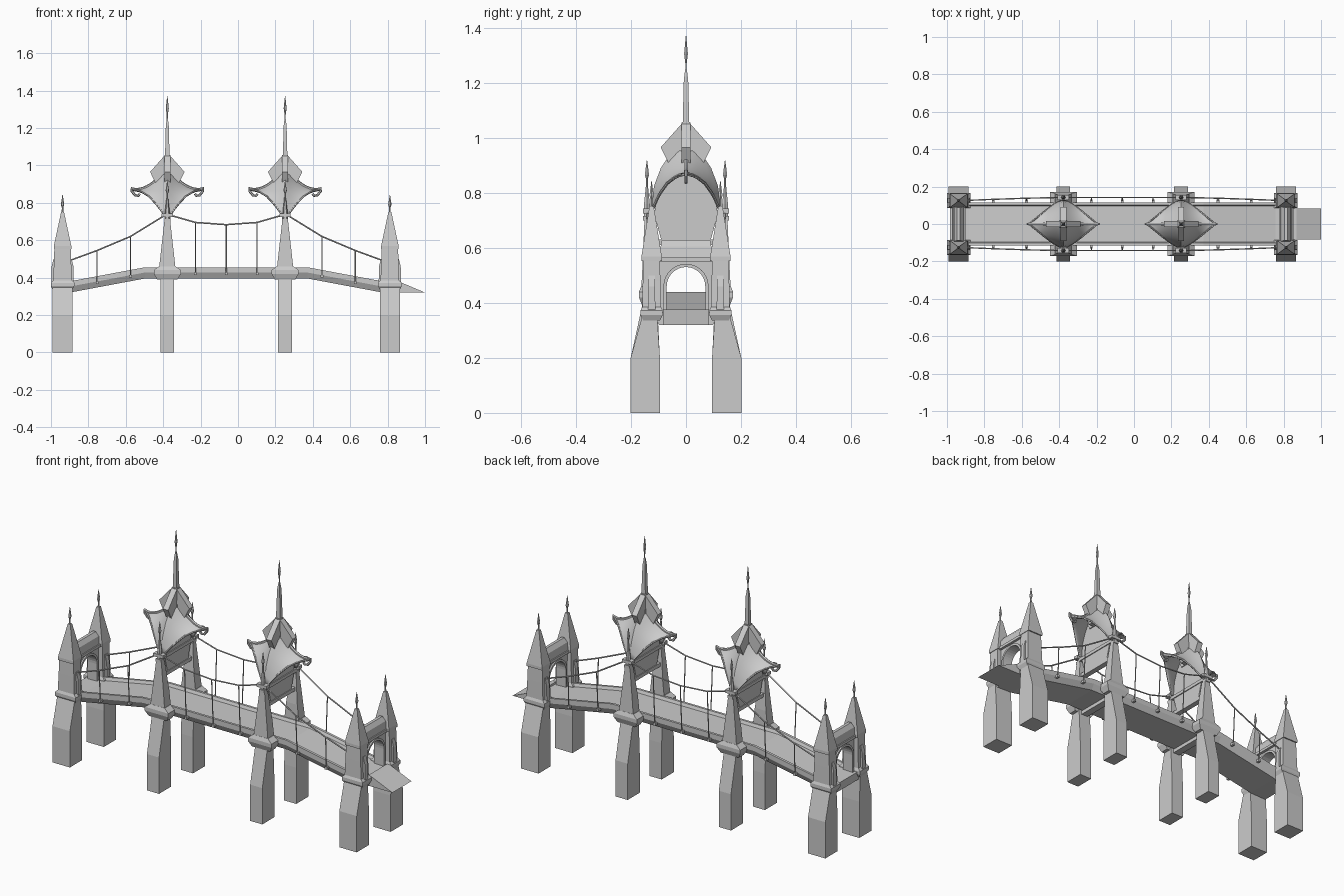
import bpy, bmesh, math
from mathutils import Vector

cube = bpy.data.objects.get("Cube")
if cube:
    bpy.data.objects.remove(cube, do_unlink=True)

stone = bpy.data.materials.new("pale_grey_stone")
stone.use_nodes = True
GREY = (0.6, 0.6, 0.6, 1)
stone.diffuse_color = GREY
stone.node_tree.nodes["Principled BSDF"].inputs["Base Color"].default_value = GREY

CX = -0.063            # centre of the span
TOWER, GATE = 0.315, 0.875   # offsets from the span centre


def finish(name, bm):
    bmesh.ops.recalc_face_normals(bm, faces=bm.faces)
    me = bpy.data.meshes.new(name)
    bm.to_mesh(me)
    bm.free()
    ob = bpy.data.objects.new(name, me)
    me.materials.append(stone)
    bpy.context.collection.objects.link(ob)
    return ob


def skin(name, rings):
    """Closed skin through matching rings of points."""
    bm = bmesh.new()
    rows = [[bm.verts.new(p) for p in r] for r in rings]
    n = len(rows[0])
    for a, b in zip(rows, rows[1:]):
        for i in range(n):
            j = (i + 1) % n
            bm.faces.new((a[i], a[j], b[j], b[i]))
    bm.faces.new(rows[0])
    bm.faces.new(rows[-1])
    return finish(name, bm)


def stack(name, x, levels):
    """Four-sided column; each level is (y centre, z, half x, half y)."""
    signs = ((-1, -1), (1, -1), (1, 1), (-1, 1))
    return skin(name, [[(x + a * hx, y + b * hy, z) for a, b in signs]
                       for y, z, hx, hy in levels])


def box(name, x, y, z0, z1, hx, hy):
    return stack(name, x, [(y, z0, hx, hy), (y, z1, hx, hy)])


def plate(name, outline, thick, place):
    """Extrude a 2D outline by +-thick; place maps (u, v, depth) to a point."""
    return skin(name, [[place(u, v, d) for u, v in outline] for d in (-thick, thick)])


def turned(name, x, y, profile, sides):
    """Small lathe part; profile is (radius, z)."""
    return skin(name, [[(x + r * math.cos(k * math.tau / sides),
                         y + r * math.sin(k * math.tau / sides), z) for k in range(sides)]
                       for r, z in profile])


def rod(name, points, radius):
    """Square-ish bar following a path."""
    pts = [Vector(p) for p in points]
    rings = []
    for i, p in enumerate(pts):
        t = (pts[min(i + 1, len(pts) - 1)] - pts[max(i - 1, 0)]).normalized()
        side = t.cross(Vector((0, 1, 0) if abs(t.y) < 0.9 else (1, 0, 0))).normalized()
        up = side.cross(t)
        rings.append([p + radius * (side * math.cos(a) + up * math.sin(a))
                      for a in (k * math.tau / 6 for k in range(6))])
    return skin(name, rings)


def mirrored(half):
    return half + [(-u, v) for u, v in reversed(half)]


def interp(table, t):
    f = t * (len(table) - 1)
    i = min(int(f), len(table) - 2)
    return Vector(table[i]).lerp(Vector(table[i + 1]), f - i)


# Deck with raised kerbs, gently arched
section = mirrored([(0.098, -0.06), (0.115, -0.028), (0.115, 0), (0.102, 0), (0.095, -0.016)])
crown = [(-0.92, 0.38), (-0.82, 0.383), (-0.435, 0.455), (0.435, 0.455), (0.82, 0.383), (0.92, 0.38)]
skin("deck", [[(CX + x, y, top + v) for y, v in section] for x, top in crown])
plate("entry_ramp", [(0.85, 0.32), (1.0, 0.32), (0.87, 0.375), (0.85, 0.375)], 0.083,
      lambda u, v, d: (u, d, v))


def deck_top(off):
    off = abs(off)
    return 0.455 if off < 0.435 else 0.455 - (off - 0.435) * 0.187


# Piers, towers and gate turrets
for sx in (-1, 1):
    for sy in (-1, 1):
        tx, gx = CX + sx * TOWER, CX + sx * GATE
        for name, x, hx, top in (("tower_pier", tx, 0.037, 0.40), ("gate_pier", gx, 0.053, 0.36)):
            stack(name, x, [(sy * 0.148, 0, hx, 0.053), (sy * 0.148, 0.2, hx, 0.053),
                            (sy * 0.131, top, hx, 0.026)])
        # Tower leg with flared corbel, leaning in slightly
        stack("tower_corbel", tx, [(sy * 0.137, 0.39, 0.055, 0.022), (sy * 0.137, 0.42, 0.072, 0.034),
                                   (sy * 0.137, 0.44, 0.072, 0.034), (sy * 0.137, 0.46, 0.045, 0.026)])
        stack("tower_leg", tx, [(sy * 0.135, 0.44, 0.045, 0.028), (sy * 0.133, 0.54, 0.034, 0.025),
                                (sy * 0.137, 0.7, 0.016, 0.014)])
        box("tower_leg_cap", tx, sy * 0.142, 0.7, 0.715, 0.016, 0.014)
        box("cable_saddle", tx, sy * 0.142, 0.725, 0.742, 0.03, 0.014)
        turned("tower_leg_finial", tx, sy * 0.142,
               [(0.012, 0.71), (0.012, 0.76), (0.005, 0.82), (0.004, 0.85), (0.009, 0.865),
                (0.001, 0.917)], 6)
        # Gate turret
        y = sy * 0.125
        stack("gate_turret", gx, [(y, 0.335, 0.053, 0.03), (y, 0.355, 0.063, 0.04),
                                  (y, 0.372, 0.063, 0.04), (y, 0.385, 0.05, 0.034),
                                  (y, 0.48, 0.046, 0.032), (y, 0.555, 0.044, 0.03)])
        stack("turret_roof", gx, [(y, 0.552, 0.047, 0.037), (y, 0.568, 0.047, 0.037),
                                  (y, 0.75, 0.008, 0.008)])
        turned("turret_finial", gx, y, [(0.005, 0.74), (0.004, 0.775), (0.009, 0.79), (0.001, 0.842)], 6)
        for side in (-1, 1):
            stack("turret_buttress", gx + side * 0.046, [(y, 0.37, 0.014, 0.014), (y, 0.46, 0.012, 0.012),
                                                         (y, 0.5, 0.002, 0.012)])

# Gate arches
arc = [(0.07 * math.cos(a), 0.46 + 0.07 * math.sin(a)) for a in (k * math.pi / 16 for k in range(17))]
ring = [(u * 1.17, 0.46 + (v - 0.46) * 1.17) for u, v in arc]
arch = [(0.07, 0.36)] + arc + [(-0.07, 0.36)]
wall = arch + [(-0.1, 0.36), (-0.1, 0.555), (0.1, 0.555), (0.1, 0.36)]
moulding = arch + [(-0.082, 0.36)] + ring[::-1] + [(0.082, 0.36)]
for sx in (-1, 1):
    gx = CX + sx * GATE
    across = lambda u, v, d: (gx + d, u, v)
    plate("gate_wall", wall, 0.022, across)
    plate("gate_arch_moulding", moulding, 0.03, across)
    box("gate_cornice", gx, 0, 0.55, 0.565, 0.036, 0.1)
    stack("gate_roof", gx, [(0, 0.565, 0.03, 0.1), (0, 0.605, 0.024, 0.092), (0, 0.628, 0.008, 0.088)])

# Sweeping saddle roofs on the towers
spine = [(0, 0.985), (0.03, 0.962), (0.06, 0.93), (0.088, 0.888), (0.112, 0.825), (0.126, 0.73)]
eave = [(0.185, 0, 0.868), (0.14, 0.035, 0.858), (0.1, 0.068, 0.832), (0.06, 0.098, 0.79),
        (0.018, 0.122, 0.735)]
N = 20


def roof_point(a, b):
    """a runs along the ridge, b across it, both -1..1."""
    s, t = abs(a), abs(b)
    p, e = interp(spine, t), interp(eave, t)
    sag = 0.14 * s * (1 - s) * (1 - t)
    return Vector((math.copysign(e.x * s, a), math.copysign(p.x + (e.y - p.x) * s, b),
                   p.y + (e.z - p.y) * s - sag))


fin = mirrored([(0.045, 0.87), (0.092, 0.965), (0.012, 1.055)])
panel = mirrored([(0.085, 0.61), (0.115, 0.72)] + [(y * 0.95, z - 0.015) for y, z in spine[4:0:-1]])

for sx in (-1, 1):
    tx = CX + sx * TOWER
    bm = bmesh.new()
    grid = [[bm.verts.new(roof_point(2 * i / N - 1, 2 * j / N - 1) + Vector((tx, 0, 0)))
             for j in range(N + 1)] for i in range(N + 1)]
    for i in range(N):
        for j in range(N):
            bm.faces.new((grid[i][j], grid[i + 1][j], grid[i + 1][j + 1], grid[i][j + 1]))
    roof = finish("tower_roof", bm)
    shell = roof.modifiers.new("shell", "SOLIDIFY")
    shell.thickness, shell.offset = 0.008, 0
    bpy.ops.object.select_all(action="DESELECT")
    roof.select_set(True)
    bpy.context.view_layer.objects.active = roof
    bpy.ops.object.shade_smooth_by_angle(angle=math.radians(35))

    shift = Vector((tx, 0, 0.004))
    rod("roof_ridge", [roof_point(2 * i / N - 1, 0) + shift for i in range(N + 1)], 0.008)
    for a in (-1, 1):
        # Curled tip of the ridge and edge ribs
        rod("roof_tip", [(tx + a * x, 0, z) for x, z in
                         ((0.17, 0.872), (0.192, 0.878), (0.19, 0.862), (0.172, 0.84), (0.155, 0.838),
                          (0.147, 0.848))], 0.007)
        rod("roof_edge", [roof_point(a, 2 * j / N - 1) + shift for j in range(N + 1)], 0.005)

    plate("tower_panel", panel, 0.011, lambda u, v, d: (tx + d, u, v))
    box("tower_tie_beam", tx, 0, 0.71, 0.728, 0.016, 0.135)
    box("tower_lower_beam", tx, 0, 0.61, 0.63, 0.015, 0.125)
    box("under_deck_beam", tx, 0, 0.375, 0.4, 0.02, 0.14)
    # Crossed fins and spire
    plate("crest_fin_long", fin, 0.016, lambda u, v, d: (tx + u, d, v))
    plate("crest_fin_cross", fin, 0.016, lambda u, v, d: (tx + d, u, v))
    stack("spire", tx, [(0, 0.95, 0.02, 0.02), (0, 1.05, 0.012, 0.012), (0, 1.21, 0.008, 0.008),
                        (0, 1.25, 0.003, 0.003)])
    turned("spire_finial", tx, 0, [(0.003, 1.23), (0.003, 1.27), (0.008, 1.305), (0.001, 1.37)], 6)

# Cables and hangers
for sy in (-1, 1):
    main = [(-0.305, 0.735), (-0.165, 0.695), (0, 0.683), (0.165, 0.695), (0.305, 0.735)]
    rod("main_cable", [(CX + x, sy * 0.142, z) for x, z in main], 0.004)
    hangers = [(x, z, 0.14) for x, z in main[1:4]]
    for sx in (-1, 1):
        side = [(0.325, 0.735, 0.142), (0.512, 0.62, 0.138), (0.69, 0.545, 0.132), (0.84, 0.49, 0.126)]
        rod("side_cable", [(CX + sx * x, sy * y, z) for x, z, y in side], 0.004)
        hangers += [(sx * x, z, y) for x, z, y in side[1:3]]
    for x, z, y in hangers:
        low = deck_top(x) - 0.035
        rod("hanger", [(CX + x, sy * 0.126, low), (CX + x, sy * y, z)], 0.003)
        box("hanger_foot", CX + x, sy * 0.121, low - 0.006, low + 0.008, 0.007, 0.01)
